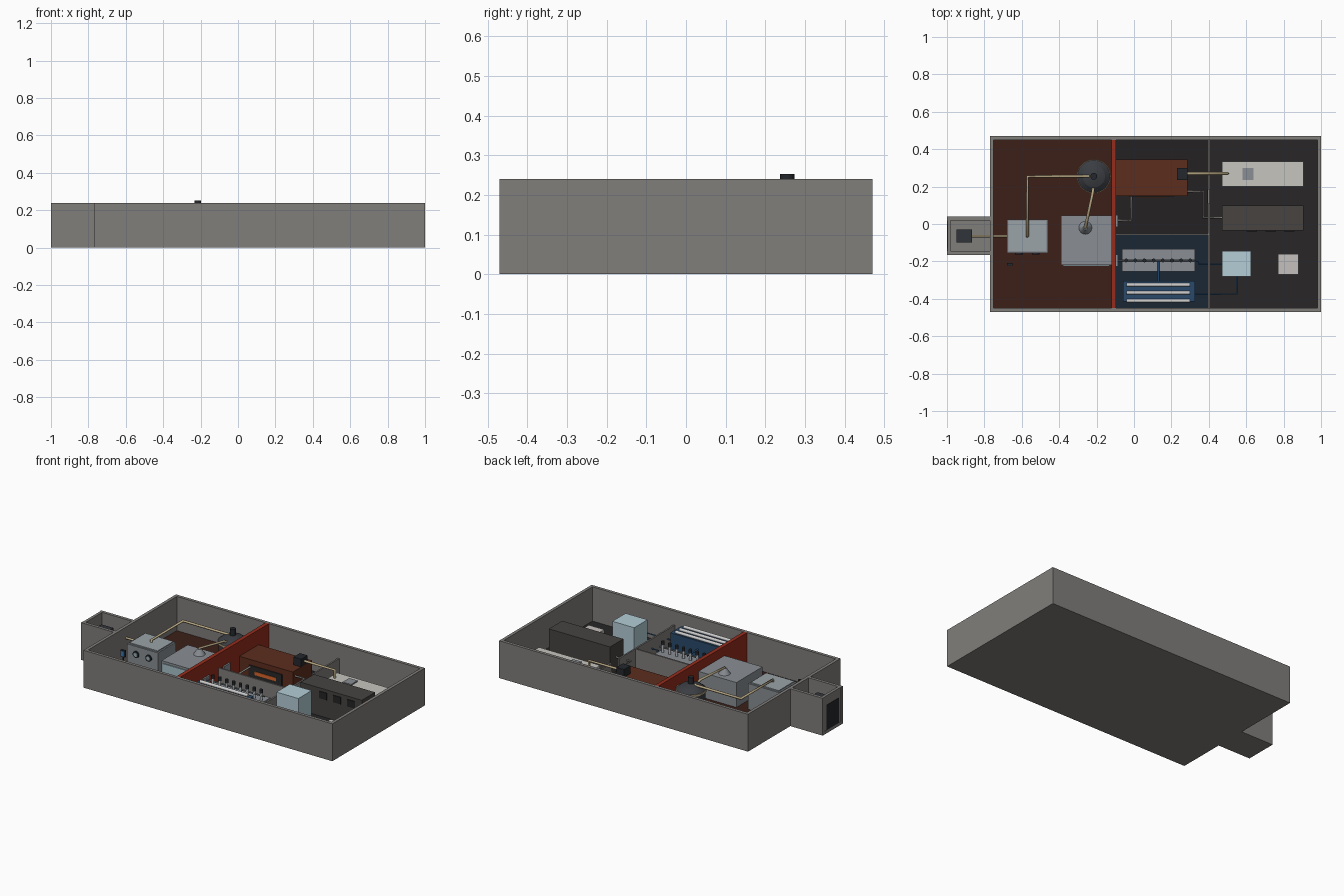
import bpy, math
from mathutils import Vector

mats = {}


def paint(ob, hexcol):
    if hexcol not in mats:
        m = bpy.data.materials.new("paint_" + hexcol)
        rgb = [int(hexcol[i:i + 2], 16) / 255 for i in (0, 2, 4)]
        m.diffuse_color = [((c + 0.055) / 1.055) ** 2.4 if c > 0.04 else c / 12.92 for c in rgb] + [1]
        mats[hexcol] = m
    ob.data.materials.append(mats[hexcol])


def box(name, x0, x1, y0, y1, z0, z1, col):
    bpy.ops.mesh.primitive_cube_add(size=1, location=((x0 + x1) / 2, (y0 + y1) / 2, (z0 + z1) / 2))
    ob = bpy.context.object
    ob.name = name
    ob.scale = (x1 - x0, y1 - y0, z1 - z0)
    bpy.ops.object.transform_apply(location=False, rotation=False, scale=True)
    paint(ob, col)
    return ob


def rod(name, a, b, r0, r1, col, sides=24):
    a, b = Vector(a), Vector(b)
    bpy.ops.mesh.primitive_cone_add(vertices=sides, radius1=r0, radius2=r1, depth=(b - a).length, location=(a + b) / 2)
    ob = bpy.context.object
    ob.name = name
    ob.rotation_euler = (b - a).to_track_quat('Z', 'Y').to_euler()
    bpy.ops.object.shade_smooth_by_angle()
    paint(ob, col)
    return ob


def pipe(name, pts, r, col):
    cu = bpy.data.curves.new(name, 'CURVE')
    cu.dimensions = '3D'
    cu.bevel_depth, cu.bevel_resolution, cu.use_fill_caps = r, 2, True
    sp = cu.splines.new('POLY')
    sp.points.add(len(pts) - 1)
    for p, co in zip(sp.points, pts):
        p.co = (*co, 1)
    ob = bpy.data.objects.new(name, cu)
    bpy.context.collection.objects.link(ob)
    paint(ob, col)


WALL, DARK, STEEL, TAN, BLUE = "807E7B", "24272C", "8A8F94", "B5A582", "2A4A6B"
H, F, T = 0.24, 0.02, 0.02

# Slab and outer walls
box("slab", -0.77, 1, -0.47, 0.47, 0, 0.01, WALL)
box("wall_front", -0.77, 1, -0.47, -0.47 + T, 0, H, WALL)
box("wall_back", -0.77, 1, 0.47 - T, 0.47, 0, H, WALL)
box("wall_left", -0.77, -0.75, -0.45, 0.45, 0, H, WALL)
box("wall_right", 0.98, 1, -0.45, 0.45, 0, H, WALL)

# Entry airlock with door
box("airlock_floor", -1, -0.77, -0.165, 0.04, 0, F, WALL)
box("airlock_wall_front", -1, -0.77, -0.165, -0.145, 0, H, WALL)
box("airlock_wall_back", -1, -0.77, 0.02, 0.04, 0, H, WALL)
box("airlock_wall_end", -0.998, -0.98, -0.145, 0.02, 0, H, WALL)
box("airlock_door", -1, -0.995, -0.125, 0.0, 0.02, 0.18, DARK)
box("airlock_feeder", -0.95, -0.865, -0.1, -0.03, F, 0.19, "30343A")

# Floors by zone
box("floor_process", -0.75, -0.12, -0.45, 0.45, 0.005, F, "3C2018")
box("floor_blue", -0.095, 0.395, -0.45, -0.06, 0.005, F, "1A2733")
box("floor_furnace", -0.095, 0.395, -0.05, 0.45, 0.005, F, "232122")
box("floor_service", 0.405, 0.98, -0.45, 0.45, 0.005, F, "282627")

# Firewall and low partitions
box("firewall", -0.12, -0.095, -0.45, 0.45, 0.005, H, "952C1C")
box("partition_long", -0.095, 0.395, -0.06, -0.05, 0.005, 0.15, WALL)
box("partition_front", 0.395, 0.405, -0.45, 0.11, 0.005, 0.15, WALL)
box("partition_back", 0.395, 0.405, 0.185, 0.45, 0.005, 0.15, WALL)

# Glovebox with two ports
box("glovebox", -0.68, -0.46, -0.155, 0.025, F, 0.185, STEEL)
box("glovebox_lid", -0.67, -0.47, -0.145, 0.015, 0.185, 0.192, "9AA3A9")
for x in (-0.615, -0.525):
    rod("glove_port", (x, -0.15, 0.135), (x, -0.162, 0.135), 0.021, 0.021, DARK)
    rod("glove_port_glass", (x, -0.155, 0.135), (x, -0.164, 0.135), 0.013, 0.013, "9AB0B8")
rod("monitor_post", (-0.665, -0.215, F), (-0.665, -0.215, 0.14), 0.005, 0.005, DARK, 12)
box("monitor", -0.68, -0.65, -0.222, -0.208, 0.13, 0.172, DARK)
box("monitor_screen", -0.677, -0.653, -0.224, -0.221, 0.135, 0.167, "3A78B0")

# Fume hood with funnel
box("fume_hood", -0.39, -0.12, -0.22, 0.045, F, 0.18, STEEL)
box("fume_hood_sash", -0.38, -0.13, -0.225, -0.219, 0.04, 0.165, "A9C4CC")
rod("hood_funnel", (-0.26, -0.02, 0.18), (-0.26, -0.02, 0.215), 0.035, 0.012, STEEL)

# Reactor vessel
R = (-0.215, 0.255)
rod("reactor_foot", (*R, F), (*R, 0.06), 0.05, 0.085, "3A3D42", 32)
rod("reactor_body", (*R, 0.06), (*R, 0.165), 0.085, 0.085, "3A3D42", 32)
rod("reactor_flange", (*R, 0.163), (*R, 0.175), 0.091, 0.091, TAN, 32)
rod("reactor_dome_low", (*R, 0.175), (*R, 0.198), 0.087, 0.06, "3A3D42", 32)
rod("reactor_dome_top", (*R, 0.198), (*R, 0.212), 0.06, 0.02, "3A3D42", 32)
rod("reactor_motor", (*R, 0.205), (*R, 0.252), 0.018, 0.018, DARK)

# Process pipes
pipe("transfer_pipe", [(-0.57, -0.065, 0.18), (-0.57, -0.065, 0.205), (-0.57, 0.255, 0.205), (-0.24, 0.255, 0.205)], 0.008, TAN)
pipe("hood_pipe", [(-0.26, -0.02, 0.2), (-0.26, -0.02, 0.218), (-0.22, 0.17, 0.2), (-0.217, 0.2, 0.185)], 0.008, TAN)
pipe("feed_pipe", [(-0.9, -0.065, 0.17), (-0.67, -0.065, 0.17)], 0.007, TAN)

# Furnace with glowing slot and exhaust
box("furnace", -0.095, 0.285, 0.15, 0.345, F, 0.145, "5C2D1D")
box("furnace_panel", -0.025, 0.21, 0.144, 0.151, 0.035, 0.11, "2A2828")
box("furnace_glow", 0.02, 0.17, 0.141, 0.146, 0.058, 0.08, "D9662A")
box("exhaust_box", 0.23, 0.285, 0.235, 0.3, 0.145, 0.195, DARK)
pipe("exhaust_pipe", [(0.28, 0.27, 0.17), (0.5, 0.27, 0.17), (0.5, 0.27, 0.11)], 0.008, TAN)
pipe("furnace_side_pipe", [(0.28, 0.175, 0.11), (0.37, 0.175, 0.11), (0.37, 0.035, 0.11), (0.48, 0.035, 0.11)], 0.006, "8E8A84")
pipe("firewall_pipe", [(-0.015, 0.155, 0.1), (-0.015, 0.02, 0.1), (-0.1, 0.02, 0.1)], 0.006, "8E8A84")
for y in (0.015, -0.195):
    box("firewall_plate", -0.096, -0.085, y - 0.032, y + 0.032, 0.075, 0.145, STEEL)

# Column bank
box("column_base", -0.065, 0.325, -0.255, -0.135, F, 0.1, STEEL)
for i in range(8):
    x = -0.042 + i * 0.049
    rod("column", (x, -0.195, 0.1), (x, -0.195, 0.15), 0.008, 0.008, "B8BEC2", 16)
    rod("column_cap", (x, -0.195, 0.148), (x, -0.195, 0.17), 0.01, 0.01, DARK, 16)
pipe("column_header", [(-0.1, -0.195, 0.13), (0.325, -0.195, 0.13)], 0.005, "6E7378")

# Tube rack
box("tube_rack", -0.06, 0.325, -0.415, -0.305, F, 0.175, BLUE)
for y in (-0.325, -0.367, -0.41):
    rod("rack_tube", (-0.04, y, 0.18), (0.3, y, 0.18), 0.01, 0.01, "D8D6D4", 16)

# Coolant lines
pipe("coolant_link", [(0.13, -0.2, 0.12), (0.13, -0.31, 0.12)], 0.005, "2F6090")
pipe("coolant_supply", [(0.32, -0.2, 0.09), (0.345, -0.2, 0.09), (0.345, -0.215, 0.09), (0.48, -0.215, 0.09)], 0.004, "2F6090")
pipe("coolant_return", [(0.32, -0.375, 0.09), (0.55, -0.375, 0.09), (0.55, -0.275, 0.09)], 0.004, "2F6090")

# Service room equipment
box("chiller", 0.47, 0.625, -0.28, -0.145, F, 0.23, "B3CDD6")
box("white_crate", 0.77, 0.88, -0.27, -0.16, F, 0.09, "C4C0BE")
box("control_cabinet", 0.47, 0.905, -0.035, 0.1, F, 0.2, "474441")
for x in (0.63, 0.73, 0.83):
    box("cabinet_window", x - 0.028, x + 0.028, -0.039, -0.034, 0.135, 0.18, "242426")
box("scrubber", 0.47, 0.905, 0.2, 0.335, F, 0.12, "C6C5BE")
box("scrubber_hatch", 0.58, 0.64, 0.235, 0.3, 0.12, 0.128, STEEL)
